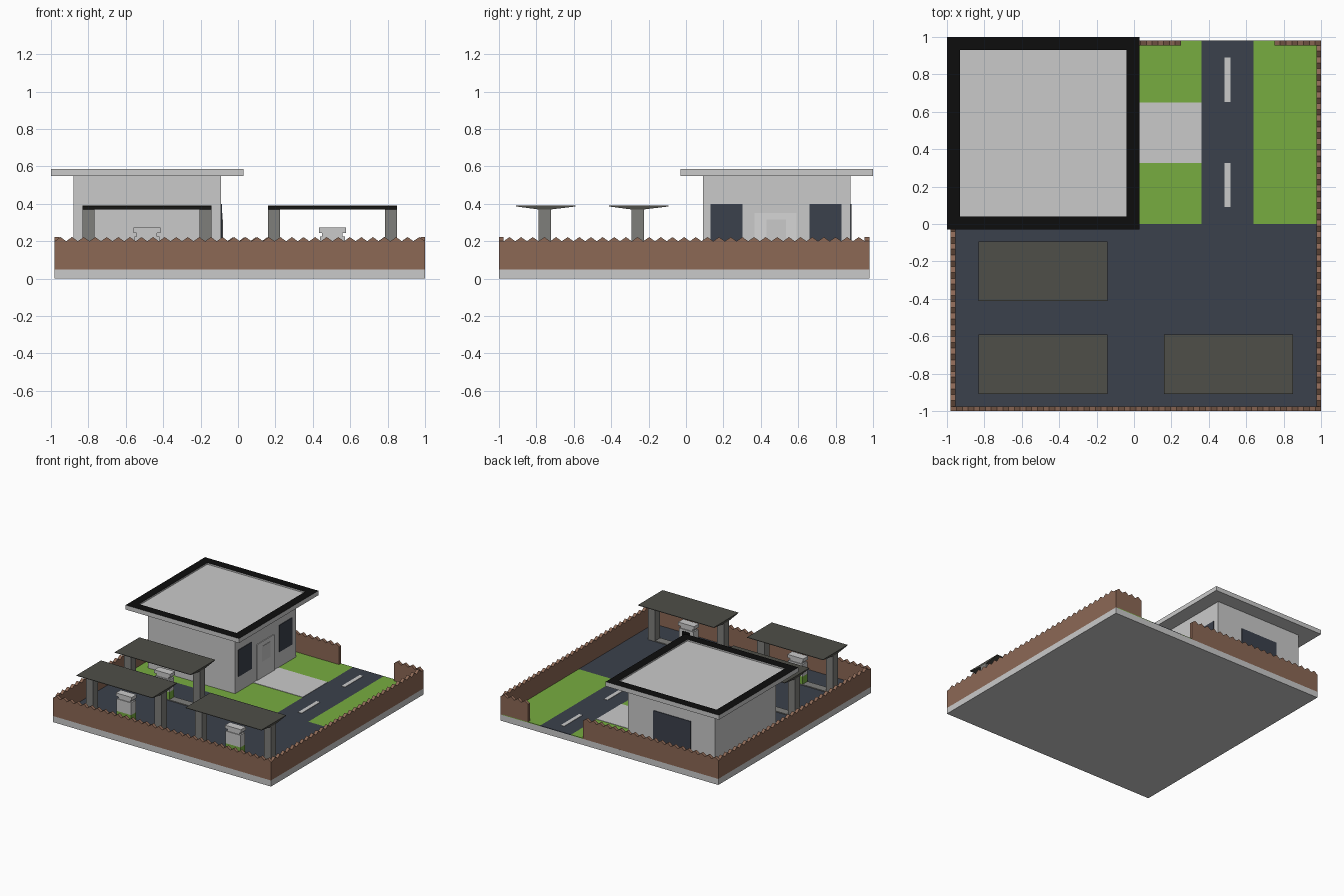
import bpy, bmesh
from mathutils import Matrix

cube = bpy.data.objects.get("Cube")
if cube:
    bpy.data.objects.remove(cube, do_unlink=True)


def material(name, r, g, b):
    """Flat material from 8-bit display values."""
    lin = [((c / 255 + 0.055) / 1.055) ** 2.4 for c in (r, g, b)] + [1]
    m = bpy.data.materials.new(name)
    m.use_nodes = True
    m.diffuse_color = lin
    m.node_tree.nodes["Principled BSDF"].inputs["Base Color"].default_value = lin
    return m


concrete = material("light_concrete", 202, 202, 202)
door_white = material("door_white", 214, 214, 214)
asphalt = material("asphalt", 59, 65, 76)
grass = material("grass_green", 119, 172, 64)
brick = material("fence_brown", 140, 104, 85)
black = material("roof_black", 13, 13, 13)
canopy_grey = material("canopy_olive_grey", 78, 78, 72)
pillar_grey = material("pillar_grey", 126, 126, 123)


def finish(name, bm, *mats):
    bmesh.ops.recalc_face_normals(bm, faces=bm.faces[:])
    me = bpy.data.meshes.new(name)
    bm.to_mesh(me)
    bm.free()
    for m in mats:
        me.materials.append(m)
    ob = bpy.data.objects.new(name, me)
    bpy.context.collection.objects.link(ob)
    return ob


def box(name, x, y, z, mat):
    """Box from (min, max) ranges."""
    bm = bmesh.new()
    bmesh.ops.create_cube(bm, size=1)
    for v in bm.verts:
        for i, (lo, hi) in enumerate((x, y, z)):
            v.co[i] = lo if v.co[i] < 0 else hi
    return finish(name, bm, mat)


def prism(name, outline, depth, mat, matrix):
    """Outline in local XZ, extruded along local Y, then placed."""
    bm = bmesh.new()
    face = bm.faces.new([bm.verts.new((u, 0, w)) for u, w in outline])
    ext = bmesh.ops.extrude_face_region(bm, geom=[face])["geom"]
    bmesh.ops.translate(bm, vec=(0, depth, 0),
                        verts=[g for g in ext if isinstance(g, bmesh.types.BMVert)])
    bmesh.ops.transform(bm, matrix=matrix, verts=bm.verts[:])
    return finish(name, bm, mat)


# Ground slab and surfaces
TOP = 0.05
box("base_slab", (-0.98, 1), (-1, 0.98), (0, TOP), concrete)
box("forecourt", (-0.96, 0.98), (-0.98, 0), (TOP, 0.055), asphalt)
box("road", (0.36, 0.64), (0, 0.98), (TOP, 0.055), asphalt)
box("lawn_left", (-0.96, 0.36), (0, 0.96), (TOP, 0.055), grass)
box("lawn_left_edge", (0.25, 0.36), (0.96, 0.98), (TOP, 0.055), grass)
box("lawn_right", (0.64, 0.98), (0, 0.98), (TOP, 0.055), grass)
box("path", (-0.09, 0.36), (0.325, 0.65), (TOP, 0.058), concrete)
for y in (0.09, 0.652):
    box("road_dash", (0.484, 0.516), (y, y + 0.237), (0.055, 0.058), concrete)


# Fence with a zigzag top
def fence(name, length, x, y, along_y=False):
    count = round(length / 0.062)
    step = length / count
    outline = [(0, TOP), (length, TOP)]
    for i in range(count, 0, -1):
        outline += [(i * step, 0.2), ((i - 0.5) * step, 0.222)]
    outline.append((0, 0.2))
    place = Matrix.Translation((x, y, 0))
    if along_y:
        place = place @ Matrix.Rotation(1.570796, 4, 'Z')
    prism(name, outline, 0.025, brick, place)


fence("fence_front", 1.98, -0.98, -1)
fence("fence_back_left", 1.23, -0.98, 0.955)
fence("fence_back_right", 0.25, 0.75, 0.955)
fence("fence_left", 1.93, -0.955, -0.975, True)
fence("fence_right", 1.93, 1, -0.975, True)

# Shop building
box("shop_walls", (-0.88, -0.09), (0.09, 0.88), (TOP, 0.55), concrete)
for y in (0.13, 0.66):
    box("side_window", (-0.092, -0.085), (y, y + 0.172), (0.18, 0.4), asphalt)
box("back_window", (-0.66, -0.32), (0.875, 0.885), (0.14, 0.4), asphalt)
box("door_frame", (-0.092, -0.084), (0.367, 0.592), (TOP, 0.352), door_white)
box("door_panel", (-0.086, -0.081), (0.43, 0.535), (0.19, 0.315), concrete)

# Roof with a black border around a sunken panel
bm = bmesh.new()
bmesh.ops.create_cube(bm, size=1)
bmesh.ops.scale(bm, vec=(1.03, 1.03, 0.037), verts=bm.verts[:])
bmesh.ops.translate(bm, vec=(-0.485, 0.485, 0.5675), verts=bm.verts[:])
top = max(bm.faces, key=lambda f: f.calc_center_median().z)
rim = bmesh.ops.inset_region(bm, faces=[top], thickness=0.1)["faces"]
for f in rim:
    f.material_index = 1
inner = bmesh.ops.extrude_face_region(bm, geom=[top])["geom"]
bmesh.ops.translate(bm, vec=(0, 0, -0.012),
                    verts=[g for g in inner if isinstance(g, bmesh.types.BMVert)])
if top.is_valid:
    bm.faces.remove(top)
finish("shop_roof", bm, concrete, black)


# Pump islands: canopy, two pillars and one pump each
def station(cx, cy):
    canopy = [(-0.155, 0.39), (-0.155, 0.386), (-0.035, 0.37),
              (0.035, 0.37), (0.165, 0.386), (0.165, 0.39)]
    place = Matrix.Translation((cx + 0.345, cy, 0)) @ Matrix.Rotation(1.570796, 4, 'Z')
    prism("canopy", canopy, 0.69, canopy_grey, place)
    for s in (-1, 1):
        px = cx + s * 0.313
        box("pillar", (px - 0.032, px + 0.032), (cy - 0.033, cy + 0.033), (TOP, 0.371), pillar_grey)
    box("island", (cx - 0.281, cx + 0.281), (cy - 0.033, cy + 0.033), (TOP, 0.062), pillar_grey)

    def part(name, half_w, half_d, z, mat):
        box(name, (cx - half_w, cx + half_w), (cy - half_d, cy + half_d), z, mat)

    part("pump_base", 0.066, 0.031, (0.062, 0.125), grass)
    part("pump_body", 0.066, 0.031, (0.125, 0.225), concrete)
    part("pump_neck", 0.055, 0.025, (0.225, 0.245), concrete)
    part("pump_cap", 0.072, 0.032, (0.245, 0.272), concrete)
    box("pump_screen", (cx - 0.035, cx + 0.035), (cy + 0.03, cy + 0.034), (0.165, 0.21), black)


for cx, cy in ((-0.487, -0.258), (-0.487, -0.755), (0.505, -0.755)):
    station(cx, cy)
